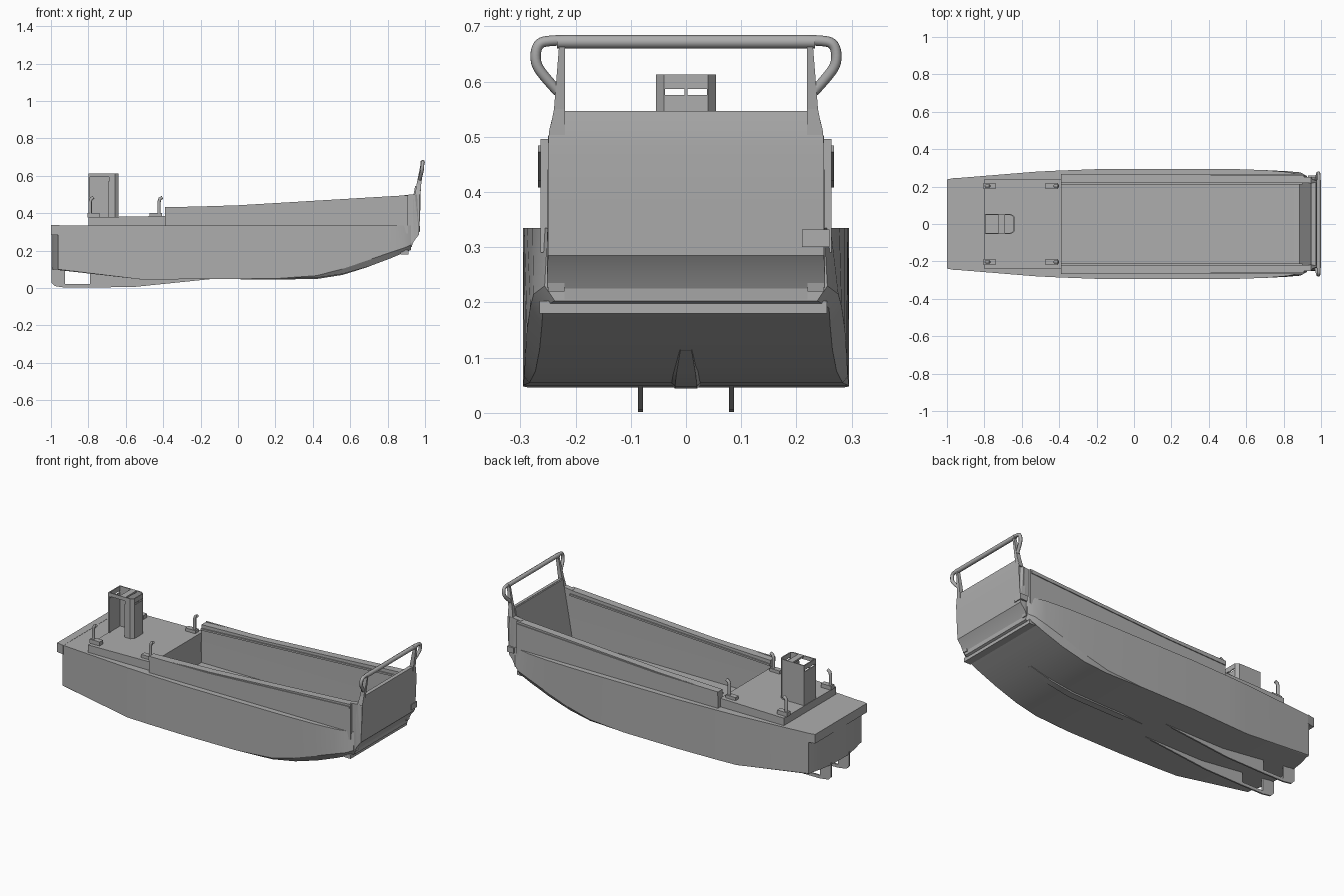
import bpy
import bmesh
from math import radians

cube = bpy.data.objects.get("Cube")
if cube:
    bpy.data.objects.remove(cube, do_unlink=True)

grey = bpy.data.materials.new("hull grey")
grey.use_nodes = True
grey.diffuse_color = (0.42, 0.42, 0.42, 1)
grey.node_tree.nodes["Principled BSDF"].inputs["Base Color"].default_value = grey.diffuse_color


def activate(ob):
    bpy.ops.object.select_all(action="DESELECT")
    ob.select_set(True)
    bpy.context.view_layer.objects.active = ob


def loft(name, rings, smooth=False):
    """Skin closed rings of equal length and cap both ends."""
    bm = bmesh.new()
    vs = [[bm.verts.new(p) for p in ring] for ring in rings]
    n = len(vs[0])
    for a, b in zip(vs, vs[1:]):
        for i in range(n):
            j = (i + 1) % n
            bm.faces.new((a[i], a[j], b[j], b[i]))
    caps = [bm.faces.new(vs[0]), bm.faces.new(vs[-1])]
    bmesh.ops.triangulate(bm, faces=caps)
    bmesh.ops.recalc_face_normals(bm, faces=bm.faces)
    mesh = bpy.data.meshes.new(name)
    bm.to_mesh(mesh)
    bm.free()
    ob = bpy.data.objects.new(name, mesh)
    bpy.context.collection.objects.link(ob)
    mesh.materials.append(grey)
    if smooth:
        activate(ob)
        bpy.ops.object.shade_smooth_by_angle(angle=radians(28))


def prism(name, profile, y0, y1):
    """Extrude an x-z outline across y."""
    loft(name, [[(x, y, z) for x, z in profile] for y in (y0, y1)])


def box(name, x0, x1, y0, y1, z0, z1):
    prism(name, [(x0, z0), (x1, z0), (x1, z1), (x0, z1)], y0, y1)


def tube(name, pts, r, smooth_path=False):
    cu = bpy.data.curves.new(name, "CURVE")
    cu.dimensions = "3D"
    cu.bevel_depth = r
    cu.bevel_resolution = 2
    cu.use_fill_caps = True
    sp = cu.splines.new("NURBS" if smooth_path else "POLY")
    sp.points.add(len(pts) - 1)
    for p, co in zip(sp.points, pts):
        p.co = (*co, 1)
    if smooth_path:
        sp.use_endpoint_u = True
        sp.order_u = 3
        sp.resolution_u = 4
    ob = bpy.data.objects.new(name, cu)
    bpy.context.collection.objects.link(ob)
    cu.materials.append(grey)
    activate(ob)
    bpy.ops.object.convert(target="MESH")
    bpy.ops.object.shade_smooth_by_angle(angle=radians(50))


# Hull: x, deck half width, chine half width, chine height, keel height, well floor
DECK, WELL, FLOOR = 0.335, 0.22, 0.21
stations = [
    (-0.962, 0.244, 0.244, 0.1, 0.096, DECK),
    (-0.52, 0.28, 0.28, 0.046, 0.046, DECK),
    (-0.391, 0.286, 0.286, 0.046, 0.046, DECK),
    (-0.39, 0.286, 0.286, 0.046, 0.046, FLOOR),
    (-0.15, 0.295, 0.295, 0.048, 0.048, FLOOR),
    (0.2, 0.295, 0.295, 0.05, 0.05, FLOOR),
    (0.42, 0.295, 0.293, 0.066, 0.054, FLOOR),
    (0.56, 0.293, 0.291, 0.102, 0.075, FLOOR),
    (0.7, 0.288, 0.288, 0.15, 0.115, FLOOR),
    (0.82, 0.278, 0.282, 0.192, 0.16, FLOOR),
    (0.89, 0.262, 0.276, 0.215, 0.19, FLOOR),
    (0.925, 0.25, 0.256, 0.23, 0.203, FLOOR + 0.004),
]
rings = []
for x, hw, hc, zc, zk, fl in stations:
    hb = hc - 0.6 * (zc - zk) - 0.002
    half = [(hb, zk), (hc, zc), (hw, DECK), (WELL, DECK), (WELL - 0.001, fl)]
    rings.append([(x, y, z) for y, z in half] +
                 [(x, -y, z) for y, z in reversed(half)])
loft("hull", rings, True)

# Shallow rounded keel fading out at bow and stern
loft("keel", [[(x, -w, z + h), (x, -w / 2, z), (x, w / 2, z), (x, w, z + h)]
              for x, w, z, h in ((-0.1, 0.01, 0.05, 0.01), (0.1, 0.04, 0.044, 0.02),
                                 (0.42, 0.04, 0.048, 0.02), (0.56, 0.035, 0.07, 0.02),
                                 (0.7, 0.02, 0.114, 0.02))], True)

# Bowed transom, overhanging stern lip and raised after deck
plan = [(-0.958, 0.244), (-0.982, 0.16), (-0.996, 0.06)]
plan += [(x, -y) for x, y in reversed(plan)]
loft("transom", [[(x, y, z) for x, y in plan] for z in (0.098, 0.3)], True)
loft("stern_lip", [[(-1, -0.238, z), (-1, 0.238, z), (-0.955, 0.247, z), (-0.955, -0.247, z)]
                   for z in (0.283, 0.336)])
prism("after_deck", [(-0.8, 0.33), (-0.388, 0.33), (-0.388, 0.385), (-0.8, 0.378)], -0.24, 0.24)

# Parts on both sides
for side, s in (("left", 1), ("right", -1)):
    prism(side + "_bulwark", [(-0.39, 0.33), (0.86, 0.33), (0.88, 0.29), (0.91, 0.29),
                              (0.91, 0.496), (0, 0.442), (-0.39, 0.43)], s * WELL, s * 0.263)
    prism(side + "_bow_cheek", [(0.89, 0.22), (0.93, 0.22), (0.945, 0.3), (0.945, 0.502),
                                (0.89, 0.496)], s * WELL, s * 0.25)
    prism(side + "_rail", [(-0.39, 0.408), (0, 0.42), (0.905, 0.472), (0.905, 0.484),
                           (0, 0.437), (-0.39, 0.433)], s * 0.26, s * 0.268)
    # Inner ledge along the well
    prism(side + "_ledge", [(-0.39, 0.4), (0.9, 0.465), (0.9, 0.475), (-0.39, 0.41)],
          s * 0.212, s * 0.225)
    # Skeg, heel bar and rudder
    y0, y1 = s * 0.078, s * 0.087
    prism(side + "_skeg", [(-0.1, 0.052), (-0.55, 0.006), (-0.79, 0.002),
                           (-0.79, 0.09), (-0.5, 0.06)], y0, y1)
    prism(side + "_heel", [(-0.79, 0.002), (-0.93, 0.002), (-0.93, 0.02), (-0.79, 0.02)], y0, y1)
    prism(side + "_rudder", [(-0.925, 0.002), (-0.98, 0.01), (-0.998, 0.03),
                             (-0.998, 0.11), (-0.925, 0.11)], y0, y1)
    # Mooring hooks
    for end, base, post in (("aft", -0.805, -0.79), ("fore", -0.472, -0.422)):
        box(f"{side}_{end}_hook_base", base, base + 0.065,
            s * 0.188, s * 0.218, 0.378, 0.402)
        tube(f"{side}_{end}_hook", [(post, s * 0.203, 0.38), (post, s * 0.203, 0.462),
                                    (post + 0.005, s * 0.203, 0.477),
                                    (post + 0.018, s * 0.203, 0.484)], 0.009)
    # Ramp frame posts, tapering upward, and looped handles
    loft(side + "_frame_post", [
        [(x0, s * 0.219, z), (x1, s * 0.219, z), (x1, s * h, z), (x0, s * h, z)]
        for x0, x1, h, z in ((0.946, 0.976, 0.249, 0.5), (0.954, 0.979, 0.239, 0.55),
                             (0.979, 0.996, 0.229, 0.675))])
    tube(side + "_handle", [(0.988, s * 0.2, 0.675), (0.988, s * 0.248, 0.675),
                            (0.987, s * 0.27, 0.668), (0.985, s * 0.274, 0.635),
                            (0.98, s * 0.258, 0.61), (0.972, s * 0.232, 0.582)], 0.0095, True)

# Bow ramp: raked outer face over a tucked-in foot, sloping inner face
outer = [(0.912, 0.2, 0.246), (0.93, 0.23, 0.252), (0.945, 0.257, 0.251),
         (0.968, 0.285, 0.25), (0.973, 0.38, 0.25), (0.977, 0.48, 0.25),
         (0.976, 0.51, 0.248), (0.972, 0.547, 0.239)]
inner = [(0.955, 0.547, 0.239), (0.946, 0.505, 0.248), (0.94, 0.48, 0.25),
         (0.93, 0.36, 0.25), (0.92, 0.27, 0.25), (0.895, 0.215, 0.246)]
loft("bow_ramp", [[(x, s * h, z) for x, z, h in outer + inner] for s in (-1, 1)], True)
prism("ramp_inner_face", [(0.885, 0.205), (0.925, 0.205), (0.957, 0.545), (0.947, 0.545)],
      -WELL, WELL)
box("ramp_hinge_sill", 0.87, 0.912, -0.265, 0.255, 0.18, 0.203)
box("ramp_latch", 0.93, 0.974, 0.21, 0.26, 0.3, 0.332)
tube("frame_top_bar", [(0.987, -0.234, 0.672), (0.987, 0.234, 0.672)], 0.0125)

# Steering shelter: slotted end walls, open doorway on the right
X0, X1, H, Z0, Z1, T = -0.8, -0.64, 0.054, 0.38, 0.613, 0.006
for name, x, h in (("shelter_back", X0, H), ("shelter_front", X1 - T, H - 0.014)):
    box(name + "_panel", x, x + T, -h, h, Z0, 0.576)
    box(name + "_header", x, x + T, -h, h, 0.586, Z1)
    for y0, y1 in ((-h, 0.002 - h), (-0.003, 0.003), (h - 0.002, h)):
        box(name + "_slot_post", x, x + T, y0, y1, 0.576, 0.586)
for s in (-1, 1):
    loft("shelter_corner", [[(X1 - T, s * (H - 0.014), z), (X1, s * (H - 0.014), z),
                             (X1 - 0.018, s * H, z), (X1 - 0.022, s * (H - T), z)]
                            for z in (Z0, Z1)])
box("shelter_left_wall", X0, X1 - 0.018, H - T, H, Z0, Z1)
box("shelter_right_wall", -0.69, X1 - 0.018, -H, T - H, Z0, Z1)
box("shelter_door_jamb", X0, X0 + 0.01, -H, T - H, Z0, Z1)
box("shelter_lintel", X0, -0.69, -H, T - H, 0.592, Z1)
box("shelter_partition", -0.696, -0.69, -H, H, Z0, 0.57)
box("shelter_cross_bar", -0.725, -0.69, -H, H, 0.603, Z1)
